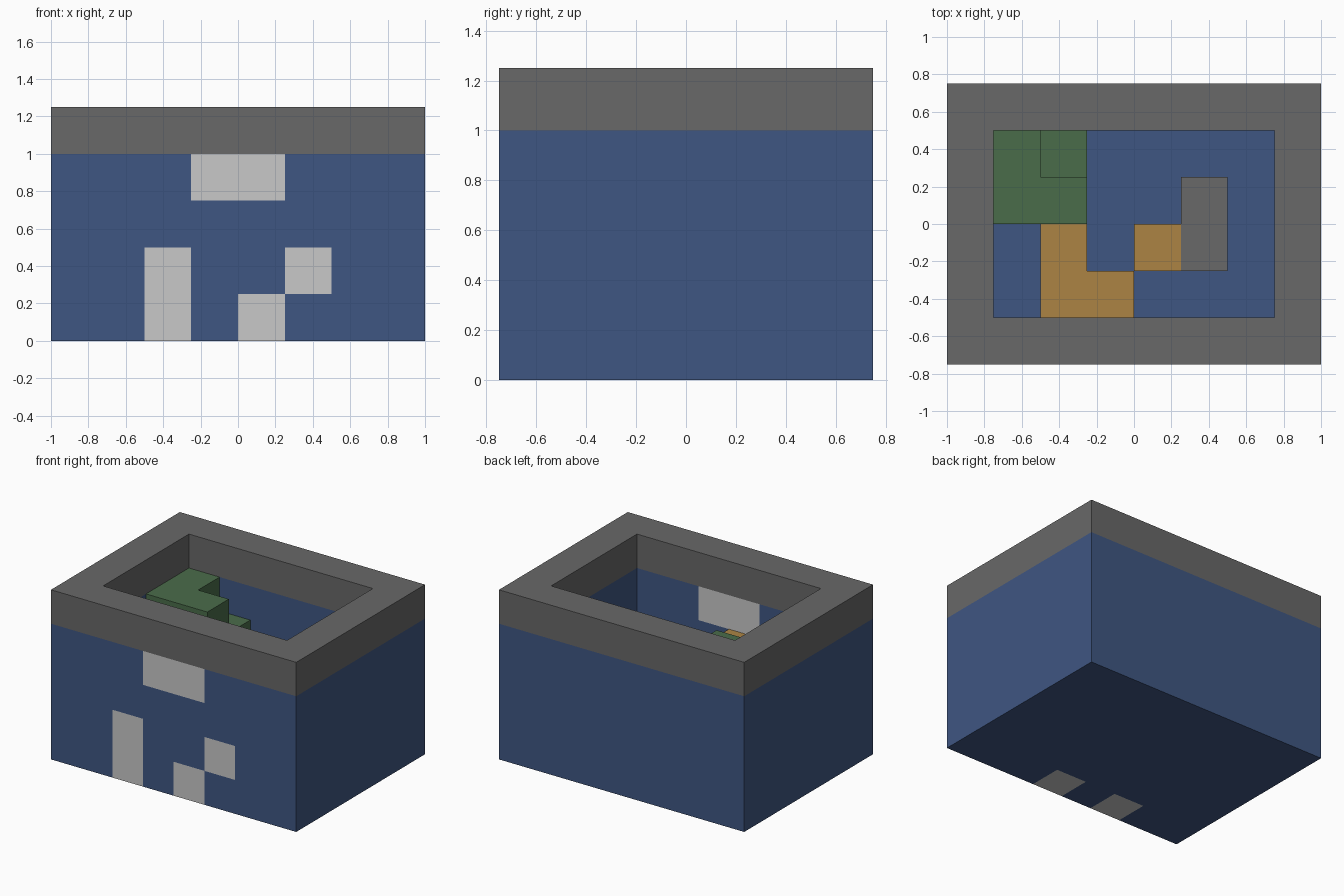
import bpy, bmesh
from mathutils import Vector

if "Cube" in bpy.data.objects:
    bpy.data.objects.remove(bpy.data.objects["Cube"])

U = 0.25               # block size
NX, NY, NZ = 8, 6, 5   # model size in blocks


def srgb(*rgb):
    return tuple(((c / 255 + 0.055) / 1.055) ** 2.4 for c in rgb) + (1.0,)


def material(name, *rgb):
    m = bpy.data.materials.new(name)
    m.diffuse_color = srgb(*rgb)
    m.use_nodes = True
    m.node_tree.nodes["Principled BSDF"].inputs["Base Color"].default_value = m.diffuse_color
    return m


blue = material("blue", 63, 86, 130)
dark_grey = material("dark grey", 104, 104, 104)
light_grey = material("light grey", 200, 200, 200)
green = material("green", 74, 108, 74)
orange = material("orange", 172, 132, 68)


def box(x0, x1, y0, y1, z0, z1):
    return {(x, y, z) for x in range(x0, x1) for y in range(y0, y1) for z in range(z0, z1)}


# Rim: the top layer around the opening
rim = box(0, NX, 0, NY, 4, 5) - box(1, 7, 1, 5, 4, 5)

# Light panels set through the front wall
upper_window = box(3, 5, 0, 1, 3, 4)
tall_panel = box(2, 3, 0, 1, 0, 2)
step_panels = box(4, 5, 0, 1, 0, 1) | box(5, 6, 0, 1, 1, 2)

# Walls and floor of the tank
tank = box(0, NX, 0, NY, 0, 4) - box(1, 7, 1, 5, 1, 4)
tank -= upper_window | tall_panel | step_panels

# Stacks of blocks standing on the floor
green_stack = box(1, 3, 3, 5, 1, 4) - {(2, 4, 3)}
orange_stack = box(2, 3, 1, 3, 1, 3) | box(3, 4, 1, 2, 1, 3)
orange_block = box(4, 5, 2, 3, 1, 2)
grey_block = box(5, 6, 2, 4, 1, 2)

parts = [
    ("rim", rim, dark_grey),
    ("tank", tank, blue),
    ("upper_window", upper_window, light_grey),
    ("tall_panel", tall_panel, light_grey),
    ("step_panels", step_panels, light_grey),
    ("green_stack", green_stack, green),
    ("orange_stack", orange_stack, orange),
    ("orange_block", orange_block, orange),
    ("grey_block", grey_block, dark_grey),
]
filled = set().union(*(cells for _, cells, _ in parts))


def build(name, cells, mat):
    """Make one object from the exposed faces of its blocks."""
    bm = bmesh.new()
    for cell in sorted(cells):
        for axis in range(3):
            for side in (0, 1):
                near = list(cell)
                near[axis] += 2 * side - 1
                if tuple(near) in filled:
                    continue
                a, b = (axis + 1) % 3, (axis + 2) % 3
                ring = []
                for da, db in ((0, 0), (1, 0), (1, 1), (0, 1)):
                    p = list(cell)
                    p[axis] += side
                    p[a] += da
                    p[b] += db
                    ring.append(bm.verts.new(Vector((p[0] - NX / 2, p[1] - NY / 2, p[2])) * U))
                bm.faces.new(ring if side else ring[::-1])
    bmesh.ops.remove_doubles(bm, verts=bm.verts, dist=0.001)
    mesh = bpy.data.meshes.new(name)
    bm.to_mesh(mesh)
    bm.free()
    mesh.materials.append(mat)
    bpy.context.collection.objects.link(bpy.data.objects.new(name, mesh))


for part in parts:
    build(*part)
